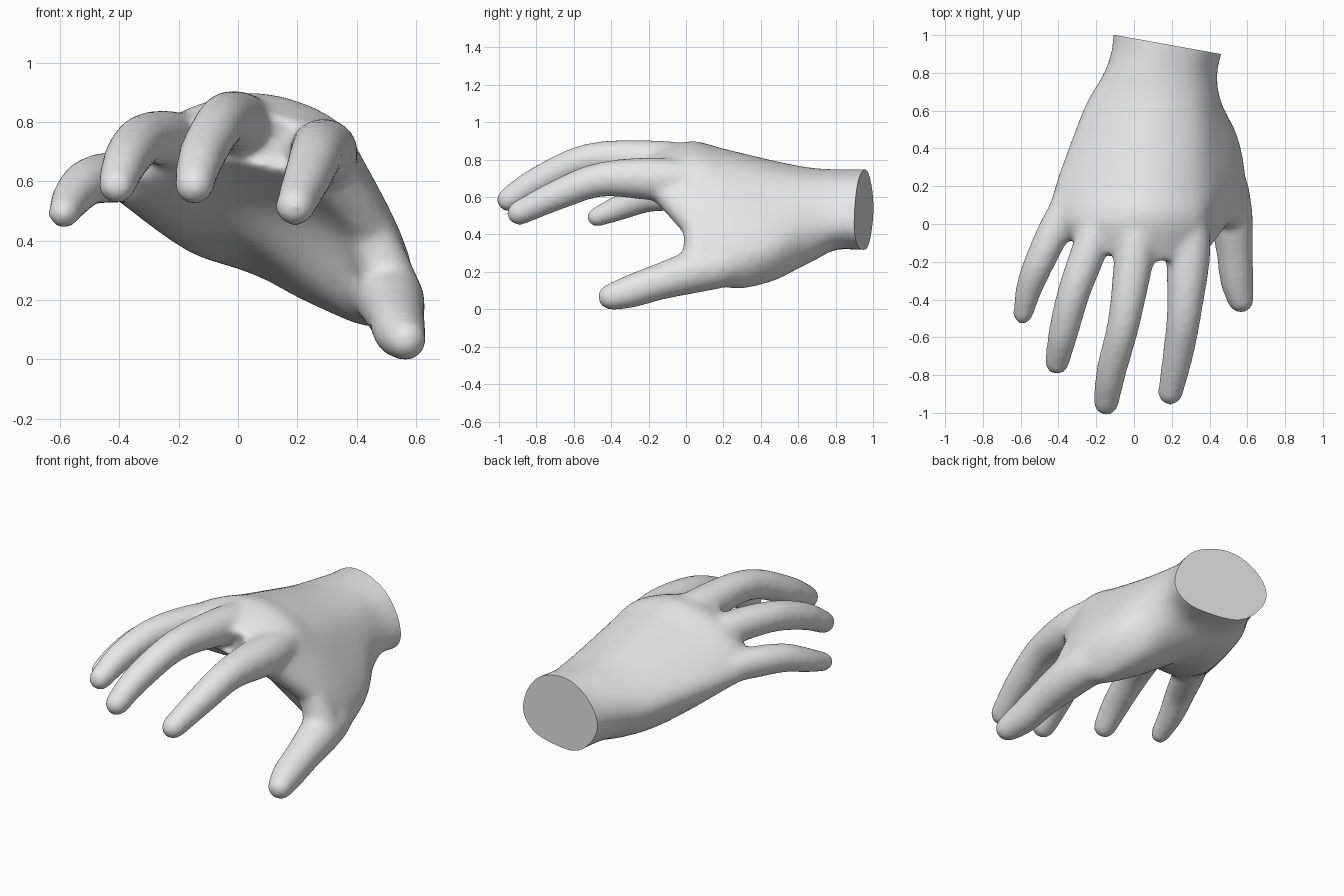
import bpy, bmesh, math
from mathutils import Vector

if "Cube" in bpy.data.objects:
    bpy.data.objects.remove(bpy.data.objects["Cube"])


def spline(points, steps, closed=False):
    """Smooth curve through the points (vectors of any size)."""
    n = len(points)
    out = []
    for i in range(n if closed else n - 1):
        ids = [i - 1, i, i + 1, i + 2]
        ids = [k % n if closed else min(max(k, 0), n - 1) for k in ids]
        a, b, c, d = (points[k] for k in ids)
        for s in range(steps):
            t = s / steps
            out.append(b + (c - a) * (0.5 * t) + (a * 2 - b * 5 + c * 4 - d) * (0.5 * t * t)
                       + (b * 3 - a - c * 3 + d) * (0.5 * t ** 3))
    if not closed:
        out.append(points[-1].copy())
    return out


def loft(bm, rings):
    """Skin a closed tube over rings of equal size and cap both ends."""
    loops = [[bm.verts.new(p) for p in ring] for ring in rings]
    n = len(loops[0])
    for a, b in zip(loops, loops[1:]):
        for i in range(n):
            j = (i + 1) % n
            bm.faces.new((a[i], a[j], b[j], b[i]))
    bm.faces.new(loops[0][::-1])
    bm.faces.new(loops[-1])


def digit(bm, data, sides=20):
    """Tapered finger from (x, y, z, radius) points with a rounded tip."""
    path = spline([Vector(p) for p in data], 6)
    centres = [p.xyz for p in path]
    radii = [p[3] for p in path]
    tip, direction, r = centres[-1], (centres[-1] - centres[-3]).normalized(), radii[-1]
    for k in range(1, 6):
        ang = k * math.radians(16.5)
        centres.append(tip + direction * r * math.sin(ang))
        radii.append(r * math.cos(ang))
    rings = []
    for i, c in enumerate(centres):
        t = (centres[min(i + 1, len(centres) - 1)] - centres[max(i - 1, 0)]).normalized()
        side = t.cross(Vector((0, 0, 1))).normalized()
        up = side.cross(t)
        rings.append([c + (side * math.cos(a) + up * math.sin(a)) * radii[i]
                      for a in (2 * math.pi * k / sides for k in range(sides))])
    loft(bm, rings)


bm = bmesh.new()

# Palm sections from finger webs to wrist: y, then (x, z) round the outline
sections = [
    (-0.20, [(-.38, .61), (-.27, .76), (0, .85), (.26, .79), (.35, .72),
             (.34, .65), (.25, .63), (.13, .66), (-.05, .69), (-.27, .65)]),
    (0.02, [(-.46, .60), (-.29, .80), (.03, .915), (.32, .83), (.425, .66),
            (.51, .46), (.45, .38), (.29, .47), (0, .55), (-.28, .54)]),
    (0.20, [(-.42, .60), (-.28, .755), (.04, .875), (.31, .80), (.47, .60),
            (.59, .30), (.49, .14), (.31, .22), (.02, .41), (-.27, .46)]),
    (0.45, [(-.33, .57), (-.22, .71), (.05, .815), (.31, .75), (.45, .58),
            (.555, .33), (.43, .165), (.23, .21), (.05, .315), (-.18, .385)]),
    (0.65, [(-.25, .56), (-.15, .69), (.08, .775), (.30, .725), (.42, .59),
            (.46, .41), (.38, .28), (.22, .26), (.04, .31), (-.15, .40)]),
    (0.80, [(-.16, .56), (-.09, .69), (.10, .765), (.30, .715), (.41, .59),
            (.44, .45), (.36, .36), (.22, .335), (.05, .345), (-.10, .43)]),
]
wrist = [(x * 1.03 + (0.05 if x < 0 else 0.018), z) for x, z in sections[-1][1]]
sections += [(0.95, wrist), (1.15, wrist)]

rows = []
for k, (y, outline) in enumerate(sections):
    # The web line falls back toward the little finger
    lag = 0.5 if k == 0 else 0.0
    rows.append(spline([Vector((x, y + lag * max(0, -x - 0.1), z)) for x, z in outline], 4, True))
columns = [spline([row[i] for row in rows], 5) for i in range(len(rows[0]))]
loft(bm, list(zip(*columns)))

# Little, ring, middle and index fingers, then the thumb
digit(bm, [(-.28, .25, .62, .07), (-.405, 0, .63, .088), (-.50, -.20, .615, .082),
           (-.555, -.34, .565, .072), (-.588, -.478, .508, .055)])
digit(bm, [(-.16, .15, .74, .07), (-.225, -.10, .76, .094), (-.318, -.36, .755, .088),
           (-.375, -.58, .69, .08), (-.408, -.735, .602, .065)])
digit(bm, [(.03, .15, .78, .08), (.01, -.10, .808, .108), (-.05, -.50, .82, .088),
           (-.12, -.78, .705, .081), (-.147, -.947, .602, .068)])
digit(bm, [(.30, .15, .70, .08), (.29, -.14, .712, .116), (.268, -.45, .71, .094),
           (.235, -.68, .63, .083), (.192, -.893, .53, .068)])
digit(bm, [(.43, .40, .33, .07), (.485, .22, .255, .112), (.515, .04, .215, .115),
           (.533, -.15, .16, .098), (.545, -.30, .11, .09), (.565, -.40, .082, .073)])

# Web of skin between index finger and thumb
digit(bm, [(.34, .05, .62, .09), (.39, .06, .54, .085), (.45, .07, .43, .085), (.505, .075, .29, .095)])

bmesh.ops.recalc_face_normals(bm, faces=bm.faces)
mesh = bpy.data.meshes.new("hand")
bm.to_mesh(mesh)
bm.free()
hand = bpy.data.objects.new("hand", mesh)
bpy.context.collection.objects.link(hand)

# Fuse the parts into one skin and soften the joints
remesh = hand.modifiers.new("fuse", 'REMESH')
remesh.mode = 'VOXEL'
remesh.voxel_size = 0.016
soften = hand.modifiers.new("soften", 'SMOOTH')
soften.factor = 0.5
soften.iterations = 20
fused = bpy.data.meshes.new_from_object(hand.evaluated_get(bpy.context.evaluated_depsgraph_get()))
hand.modifiers.clear()

# Slice the wrist at a slant and close it with a flat cap
bm = bmesh.new()
bm.from_mesh(fused)
cut = bmesh.ops.bisect_plane(bm, geom=bm.verts[:] + bm.edges[:] + bm.faces[:],
                             plane_co=(0.18, 0.95, 0.5), plane_no=(0.18, 1, 0), clear_outer=True)
rim = [e for e in cut["geom_cut"] if isinstance(e, bmesh.types.BMEdge)]
bmesh.ops.holes_fill(bm, edges=rim, sides=0)
bmesh.ops.recalc_face_normals(bm, faces=bm.faces)
low = min(v.co.z for v in bm.verts)
bmesh.ops.translate(bm, verts=bm.verts, vec=(0, 0, -low))
bm.to_mesh(mesh)
bm.free()

skin = bpy.data.materials.new("plain grey")
skin.diffuse_color = (0.8, 0.8, 0.8, 1)
skin.use_nodes = True
skin.node_tree.nodes["Principled BSDF"].inputs["Base Color"].default_value = skin.diffuse_color
mesh.materials.clear()
mesh.materials.append(skin)
for p in mesh.polygons:
    p.material_index = 0

bpy.context.view_layer.objects.active = hand
hand.select_set(True)
bpy.ops.object.shade_smooth_by_angle(angle=math.radians(45))
